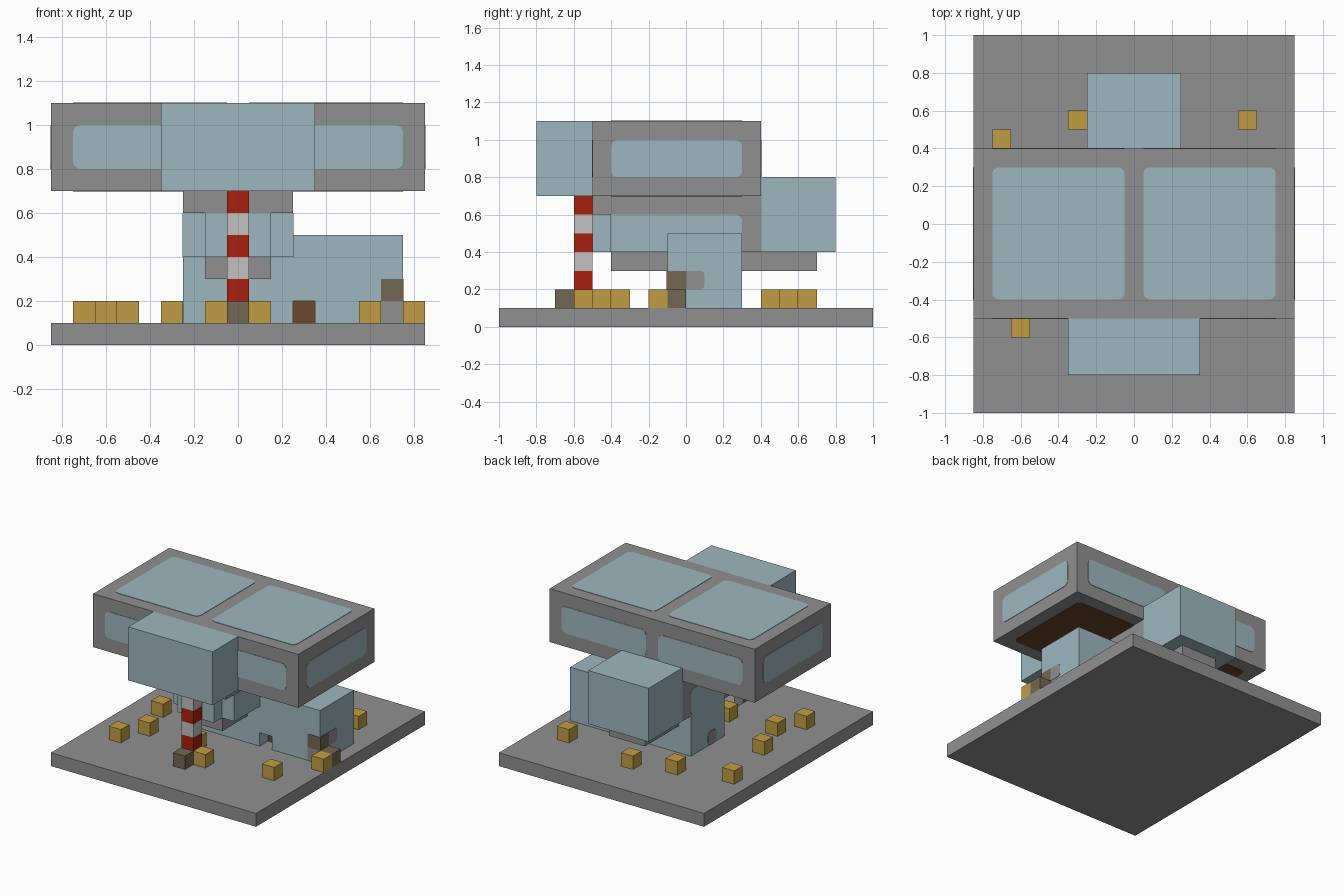
import bpy
import bmesh
import math
from mathutils import Vector

default = bpy.data.objects.get("Cube")
if default:
    bpy.data.objects.remove(default, do_unlink=True)


def linear(c):
    c /= 255
    return c / 12.92 if c <= 0.04045 else ((c + 0.055) / 1.055) ** 2.4


def material(name, r, g, b):
    m = bpy.data.materials.new(name)
    m.use_nodes = True
    col = (linear(r), linear(g), linear(b), 1)
    m.diffuse_color = col
    m.node_tree.nodes["Principled BSDF"].inputs["Base Color"].default_value = col
    return m


GREY = material("concrete grey", 143, 144, 143)
GLASS = material("pale blue glass", 158, 183, 191)
YELLOW = material("crate yellow", 193, 158, 68)
DARK = material("dark crate brown", 116, 103, 82)
BROWN = material("deep brown", 105, 71, 46)
RED = material("stripe red", 168, 32, 14)
WHITE = material("stripe white", 194, 192, 192)


def finish(name, bm, mat):
    bmesh.ops.recalc_face_normals(bm, faces=bm.faces)
    mesh = bpy.data.meshes.new(name)
    bm.to_mesh(mesh)
    bm.free()
    mesh.materials.append(mat)
    ob = bpy.data.objects.new(name, mesh)
    bpy.context.collection.objects.link(ob)
    return ob


def box(name, mat, xs, ys, zs):
    """Box given by its ranges along x, y and z."""
    bm = bmesh.new()
    bmesh.ops.create_cube(bm, size=1)
    for v in bm.verts:
        for i, (lo, hi) in enumerate((xs, ys, zs)):
            v.co[i] = lo if v.co[i] < 0 else hi
    return finish(name, bm, mat)


def plate(name, mat, axis, side, at, us, vs, round_u=(1, 1), r=0.035):
    """Thin panel with rounded corners lying on a face across the given axis."""
    bm = bmesh.new()
    u_axis, v_axis = [i for i in range(3) if i != axis]
    pts = []
    # corners counter-clockwise, each with a short arc or a sharp point
    for k, (i, j) in enumerate(((1, 1), (0, 1), (0, 0), (1, 0))):
        rad = r * round_u[i]
        cu = us[i] + (rad if i == 0 else -rad)
        cv = vs[j] + (rad if j == 0 else -rad)
        for s in range(5 if rad else 1):
            a = math.pi / 2 * (k + s / 4)
            pts.append((cu + rad * math.cos(a), cv + rad * math.sin(a)))
    verts = []
    for u, v in pts:
        co = Vector()
        co[axis], co[u_axis], co[v_axis] = at - side * 0.001, u, v
        verts.append(bm.verts.new(co))
    face = bm.faces.new(verts)
    ext = bmesh.ops.extrude_face_region(bm, geom=[face])
    shift = Vector()
    shift[axis] = side * 0.004
    bmesh.ops.translate(bm, vec=shift, verts=[
        g for g in ext["geom"] if isinstance(g, bmesh.types.BMVert)])
    return finish(name, bm, mat)


# Ground slab
box("ground_slab", GREY, (-0.85, 0.85), (-1, 1), (0, 0.1))

# Upper hall with windows on every side, roof lights and underside panels
box("upper_hall", GREY, (-0.85, 0.85), (-0.5, 0.4), (0.7, 1.1))
LONG, HIGH = (-0.4, 0.3), (0.8, 1.0)
for side, word in ((-1, "right"), (1, "left")):
    span = tuple(sorted((0.05 * side, 0.75 * side)))
    plate("hall_front_window_" + word, GLASS, 1, -1, -0.5, span, HIGH)
    plate("hall_back_window_" + word, GLASS, 1, 1, 0.4, span, HIGH)
    plate("hall_side_window_" + word, GLASS, 0, side, 0.85 * side, LONG, HIGH)
    plate("roof_light_" + word, GLASS, 2, 1, 1.1, span, LONG)
    plate("underside_panel_" + word, BROWN, 2, -1, 0.7, span, LONG)
box("front_bay", GLASS, (-0.35, 0.35), (-0.8, -0.5), (0.7, 1.1))

# Central body below the hall
box("body", GREY, (-0.25, 0.25), (-0.4, 0.4), (0.4, 0.7))
box("body_front_lip", GREY, (-0.25, 0.25), (-0.5, -0.4), (0.6, 0.7))
box("body_front_bay", GLASS, (-0.15, 0.15), (-0.5, -0.4), (0.4, 0.6))
plate("body_front_window", GLASS, 1, -1, -0.4, (-0.25, 0.25), (0.4, 0.6), (0, 0))
for side, word in ((-1, "right"), (1, "left")):
    plate("body_side_window_" + word, GLASS, 0, side, 0.25 * side,
          LONG, (0.4, 0.6), (0, 1))
box("keel", GREY, (-0.15, 0.15), (-0.4, 0.7), (0.3, 0.4))
box("rear_bay", GLASS, (-0.25, 0.25), (0.4, 0.8), (0.4, 0.8))

# Lower wing with a doorway cut into its front
wing = box("lower_wing", GLASS, (-0.25, 0.75), (-0.1, 0.3), (0.1, 0.5))
cutter = box("doorway_cutter", GLASS, (0.25, 0.35), (-0.2, 0), (0.05, 0.2))
cut = wing.modifiers.new("doorway", "BOOLEAN")
cut.operation = "DIFFERENCE"
cut.solver = "EXACT"
cut.object = cutter
bpy.context.view_layer.objects.active = wing
bpy.ops.object.modifier_apply(modifier=cut.name)
bpy.data.objects.remove(cutter, do_unlink=True)
plate("doorway_back", BROWN, 1, -1, 0, (0.25, 0.35), (0.1, 0.2), (0, 0))

# Patches on the wing walls
plate("corner_patch_front", DARK, 1, -1, -0.1, (0.65, 0.75), (0.2, 0.3), (0, 0))
plate("corner_patch_side", DARK, 0, 1, 0.75, (-0.1, 0), (0.2, 0.3), (0, 0))
plate("wall_vent_front", GREY, 1, -1, -0.1, (0.65, 0.75), (0.1, 0.2), (0, 0))
plate("wall_vent_left", GREY, 0, 1, 0.75, (0, 0.1), (0.2, 0.3), (0, 1), 0.025)
plate("wall_vent_right", GREY, 0, -1, -0.25, (0, 0.1), (0.1, 0.2), (1, 1), 0.025)

# Striped post under the front bay
for i in range(6):
    box(f"post_stripe_{i + 1}", RED if i % 2 else WHITE, (-0.05, 0.05),
        (-0.6, -0.5), (0.1 + i * 0.1, 0.2 + i * 0.1))


# Crates scattered on the slab
def crate(name, mat, x, y):
    box(name, mat, (x - 0.05, x + 0.05), (y - 0.05, y + 0.05), (0.1, 0.2))


SPOTS = [(-0.6, -0.55), (-0.5, -0.35), (-0.6, -0.05), (-0.1, -0.35),
         (0.1, -0.55), (0.6, -0.45), (0.8, -0.15), (0.6, 0.55),
         (0, 0.65), (-0.3, 0.55), (-0.7, 0.45)]
for n, (x, y) in enumerate(SPOTS):
    crate(f"yellow_crate_{n + 1}", YELLOW, x, y)
crate("dark_crate_front", DARK, 0, -0.65)
crate("dark_crate_side", DARK, 0.8, -0.05)
